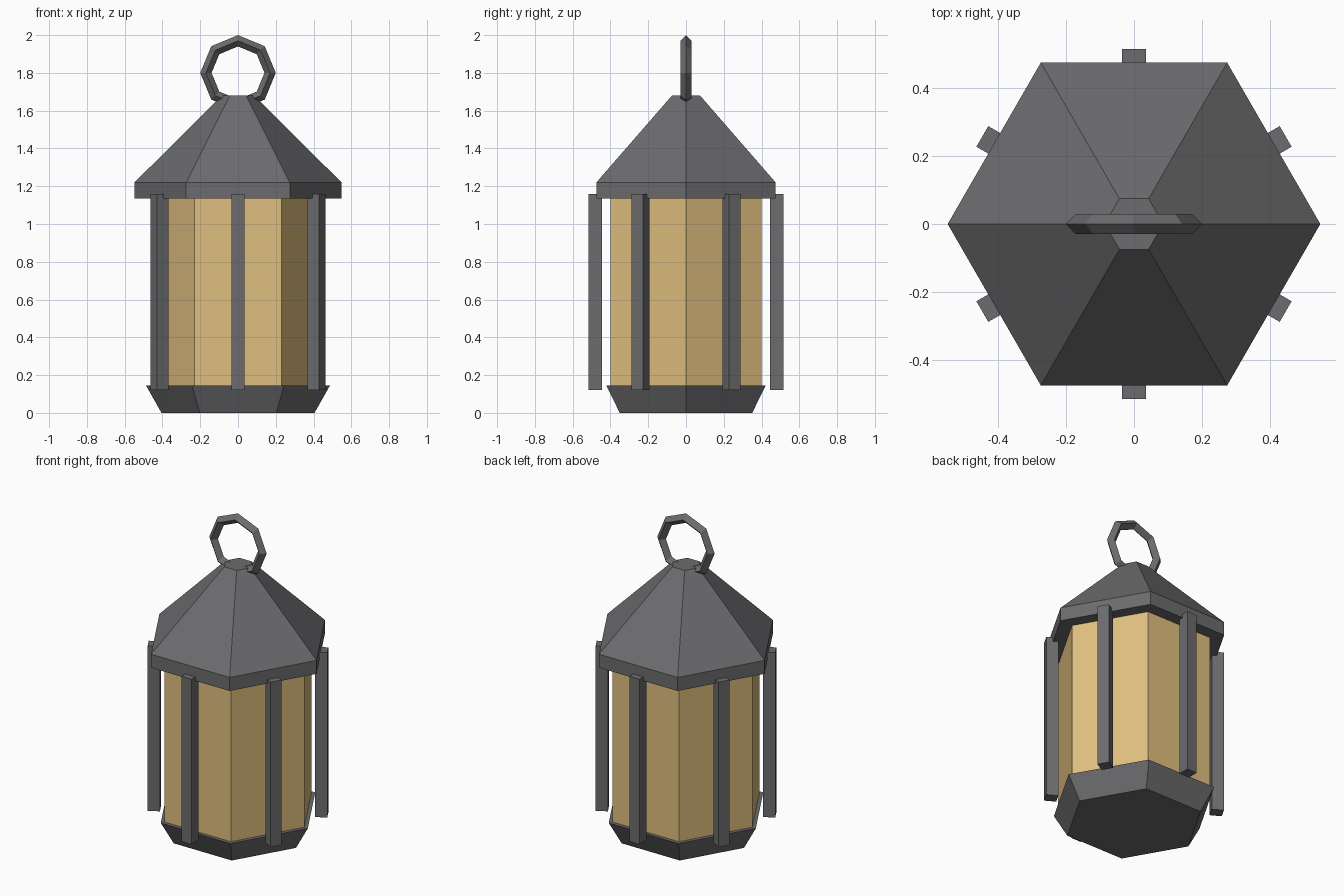
import bpy
import bmesh
from math import cos, sin, pi
from mathutils import Matrix

cube = bpy.data.objects.get("Cube")
if cube:
    bpy.data.objects.remove(cube)


def make_material(name, rgb):
    mat = bpy.data.materials.new(name)
    mat.use_nodes = True
    mat.diffuse_color = (*rgb, 1)
    mat.node_tree.nodes["Principled BSDF"].inputs["Base Color"].default_value = (*rgb, 1)
    return mat


metal = make_material("dark grey metal", (0.15, 0.15, 0.157))
glass = make_material("amber glass", (0.74, 0.52, 0.21))


def finish(name, bm, mat):
    bmesh.ops.recalc_face_normals(bm, faces=bm.faces)
    mesh = bpy.data.meshes.new(name)
    bm.to_mesh(mesh)
    bm.free()
    mesh.materials.append(mat)
    obj = bpy.data.objects.new(name, mesh)
    bpy.context.collection.objects.link(obj)
    return obj


def hex_solid(name, profile, mat):
    """Closed six-sided solid from (radius, height) pairs, corners on the x axis."""
    bm = bmesh.new()
    rings = [[bm.verts.new((r * cos(i * pi / 3), r * sin(i * pi / 3), z))
              for i in range(6)] for r, z in profile]
    for low, high in zip(rings, rings[1:]):
        for i in range(6):
            j = (i + 1) % 6
            bm.faces.new((low[i], low[j], high[j], high[i]))
    bm.faces.new(rings[0])
    bm.faces.new(rings[-1])
    return finish(name, bm, mat)


# Body
hex_solid("base", [(0.405, 0), (0.487, 0.145)], metal)
hex_solid("glass_body", [(0.462, 0.13), (0.462, 1.15)], glass)
hex_solid("roof", [(0.548, 1.135), (0.548, 1.22), (0.086, 1.68)], metal)

# Upright bars, one in front of each pane
for i in range(6):
    bm = bmesh.new()
    bmesh.ops.create_cube(bm, size=1)
    place = (Matrix.Rotation(pi / 6 + i * pi / 3, 4, "Z")
             @ Matrix.Translation((0.48, 0, 0.64))
             @ Matrix.Diagonal((0.07, 0.07, 1.04, 1)))
    bmesh.ops.transform(bm, matrix=place, verts=bm.verts)
    finish(f"bar_{i + 1}", bm, metal)

# Carrying ring: eight segments with a diamond cross-section
bm = bmesh.new()
loops = []
for i in range(8):
    a = i * pi / 4
    loops.append([bm.verts.new((r * cos(a), y, 1.8 + r * sin(a)))
                  for r, y in ((0.2, 0), (0.17, 0.03), (0.14, 0), (0.17, -0.03))])
for i in range(8):
    here, following = loops[i], loops[(i + 1) % 8]
    for k in range(4):
        n = (k + 1) % 4
        bm.faces.new((here[k], here[n], following[n], following[k]))
finish("carrying_ring", bm, metal)
